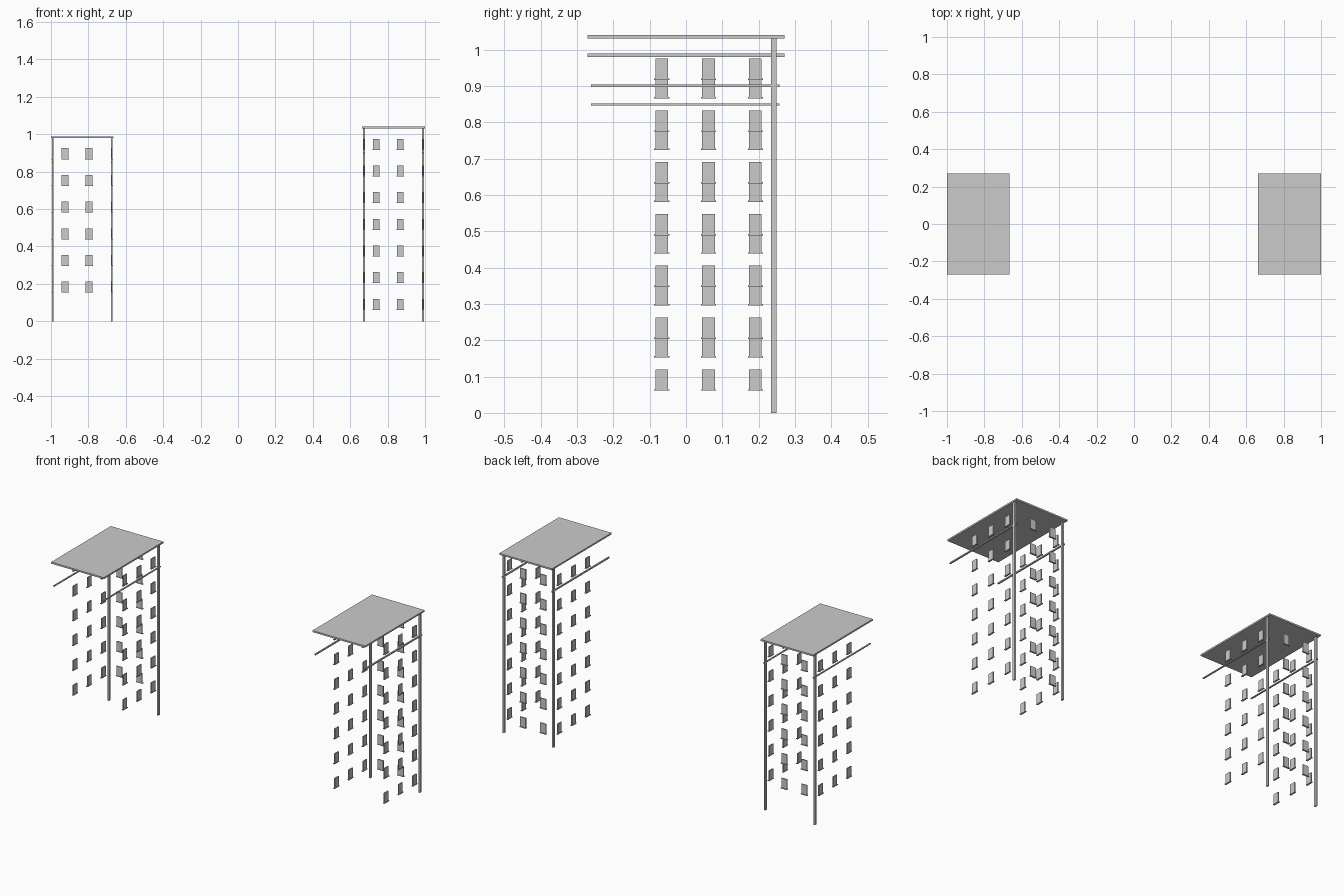
import bpy, bmesh
from mathutils import Matrix, Vector

if "Cube" in bpy.data.objects:
    bpy.data.objects.remove(bpy.data.objects["Cube"])


def add_box(bm, center, size):
    mat = Matrix.Translation(Vector(center)) @ Matrix.Diagonal((*size, 1.0))
    bmesh.ops.create_cube(bm, size=1.0, matrix=mat)


def make_part(name, boxes):
    """One flat-shaded object from a list of (center, size) boxes."""
    bm = bmesh.new()
    for center, size in boxes:
        add_box(bm, center, size)
    mesh = bpy.data.meshes.new(name)
    bm.to_mesh(mesh)
    bm.free()
    obj = bpy.data.objects.new(name, mesh)
    bpy.context.collection.objects.link(obj)


WALL = 0.158      # side wall offset from the tower centre
BACK = 0.242      # back wall position
PITCH = 0.1426    # storey height
PANE_H = 0.057
SIDE_Y = (-0.067, 0.062, 0.191)
BACK_X = (-0.092, 0.036)


def tower(side, cx, top, rail_z, rail_h, first_row, rows):
    # flat roof slab
    make_part(side + "_roof", [((cx, 0, top - 0.0045), (0.335, 0.542, 0.009))])

    # downpipes at the back corners, rails along the sides
    make_part(side + "_downpipes",
              [((cx + s * WALL, BACK, top / 2), (0.009, 0.015, top)) for s in (-1, 1)])
    make_part(side + "_rails",
              [((cx + s * WALL, -0.0025, rail_z), (0.008, 0.519, rail_h)) for s in (-1, 1)])

    # windows with sills: three columns on each side, two on the back
    panes, sills = [], []
    for row in range(rows):
        z = first_row + row * PITCH
        zp = z + PANE_H / 2
        for s in (-1, 1):
            for y in SIDE_Y:
                panes.append(((cx + s * WALL, y, zp), (0.006, 0.035, PANE_H)))
                sills.append(((cx + s * (WALL + 0.001), y, z), (0.010, 0.042, 0.004)))
        for x in BACK_X:
            panes.append(((cx + x, BACK, zp), (0.036, 0.006, PANE_H)))
            sills.append(((cx + x, BACK + 0.001, z), (0.041, 0.010, 0.004)))
    make_part(side + "_windows", panes)
    make_part(side + "_window_sills", sills)


tower("left", -0.8325, 0.989, 0.849, 0.005, 0.155, 6)
tower("right", 0.8315, 1.040, 0.900, 0.007, 0.063, 7)
